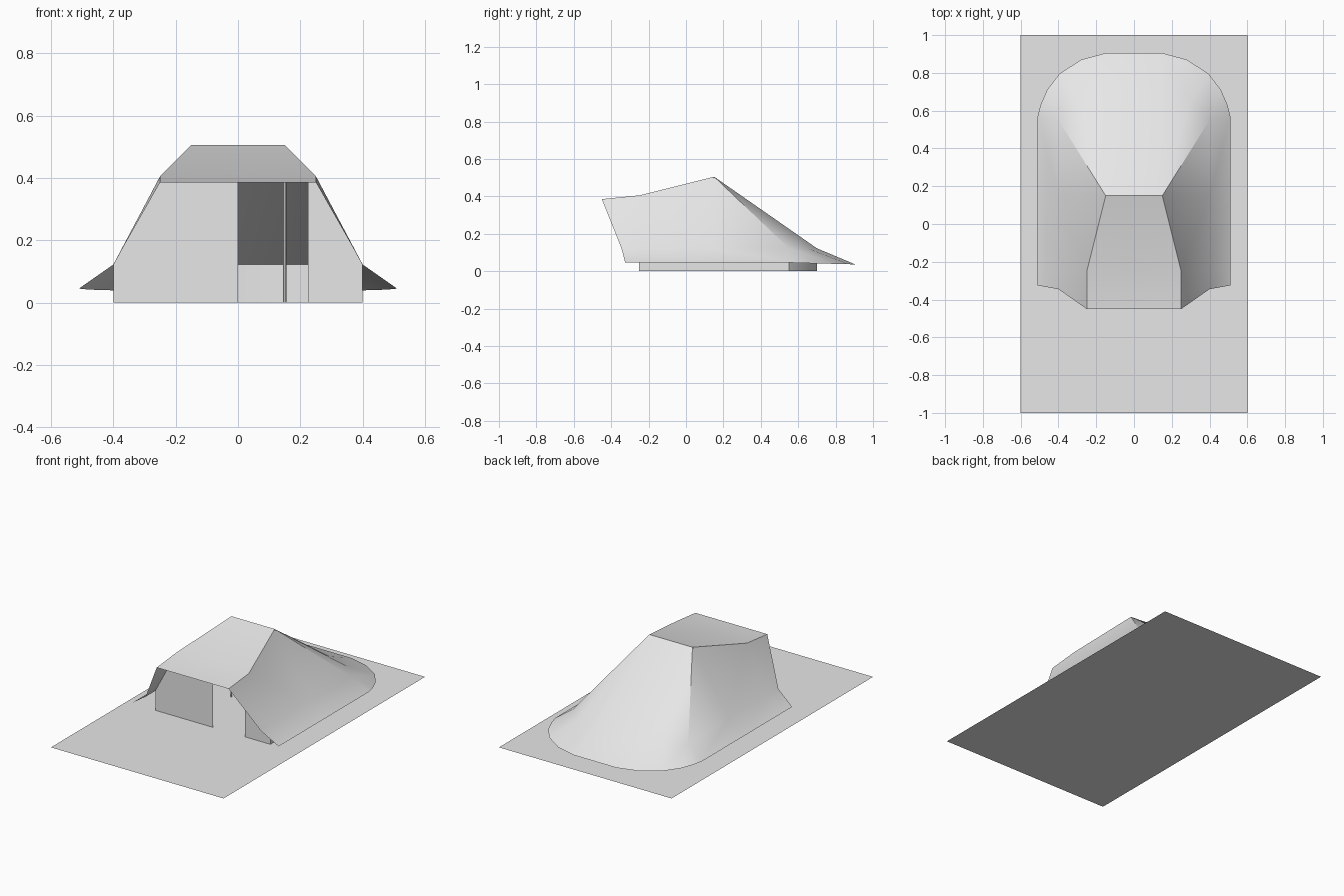
import bpy, bmesh, math

if "Cube" in bpy.data.objects:
    bpy.data.objects.remove(bpy.data.objects["Cube"])

grey = bpy.data.materials.new("plain grey")
grey.diffuse_color = (0.8, 0.8, 0.8, 1)
grey.use_nodes = True
grey.node_tree.nodes["Principled BSDF"].inputs["Base Color"].default_value = grey.diffuse_color


def make(name, verts, faces, mirror=False, smooth=False):
    mesh = bpy.data.meshes.new(name)
    mesh.from_pydata(verts, [], faces)
    mesh.materials.append(grey)
    ob = bpy.data.objects.new(name, mesh)
    bpy.context.collection.objects.link(ob)
    if mirror:
        mod = ob.modifiers.new("mirror", 'MIRROR')
        mod.use_clip = True
    if smooth:
        bpy.ops.object.select_all(action='DESELECT')
        ob.select_set(True)
        bpy.context.view_layer.objects.active = ob
        bpy.ops.object.shade_smooth_by_angle(angle=math.radians(30))
    return ob


# ground sheet
make("floor", [(-.6, -1, 0), (.6, -1, 0), (.6, 1, 0), (-.6, 1, 0)], [(0, 1, 2, 3)])

# draped roof, right half: top, knee line and flared hem
top = [(0, -.45, .385), (.25, -.45, .385), (0, -.25, .405), (.25, -.25, .405),
       (0, .15, .505), (.15, .15, .505)]                                   # 0-5
knee = [(.4, -.345, .122), (.4, -.25, .122), (.4, .15, .122), (.4, .55, .122),
        (.3, .65, .122), (.15, .7, .122), (0, .7, .122)]                   # 6-12
hem = [(.51, -.325, .045), (.51, -.25, .045), (.51, .15, .045), (.51, .57, .045),
       (.495, .63, .043), (.46, .71, .041), (.395, .795, .039),
       (.28, .87, .037), (.15, .905, .036), (0, .905, .036)]               # 13-22
faces = [(0, 1, 3, 2), (2, 3, 5, 4),                         # top slopes
         (1, 6, 7, 3), (3, 7, 8), (3, 8, 5), (5, 8, 9),      # side
         (5, 9, 10), (5, 10, 11), (4, 5, 11, 12),            # back fan
         (6, 13, 14, 7), (7, 14, 15, 8), (8, 15, 16, 9),     # side hem
         (9, 16, 17), (9, 17, 18), (9, 18, 19, 10),
         (10, 19, 20), (10, 20, 21, 11), (11, 21, 22, 12)]   # back hem
make("roof", top + knee + hem, faces, mirror=True, smooth=True)

# low outer wall around the sides and back
path = [(.4, -.25), (.4, .55), (.3, .65), (.15, .7), (0, .7)]
n = len(path)
make("outer_wall", [(x, y, z) for z in (0, .122) for x, y in path],
     [(i, i + 1, n + i + 1, n + i) for i in range(n - 1)], mirror=True, smooth=True)

# front panels either side of the door gap
make("front_panel_left", [(x, -.25, z) for x, z in
     [(-.4, 0), (0, 0), (0, .405), (-.25, .405), (-.4, .122)]], [(0, 1, 2, 3, 4)])
make("front_panel_right", [(x, -.25, z) for x, z in
     [(.225, 0), (.4, 0), (.4, .122), (.25, .405), (.225, .405)]], [(0, 1, 2, 3, 4)])

# thin posts under the ridge corners
for side, x in (("left", -.15), ("right", .15)):
    bpy.ops.mesh.primitive_cylinder_add(vertices=8, radius=.005, depth=.5,
                                        location=(x, .148, .25))
    post = bpy.context.object
    post.name = "post_" + side
    post.data.materials.append(grey)
